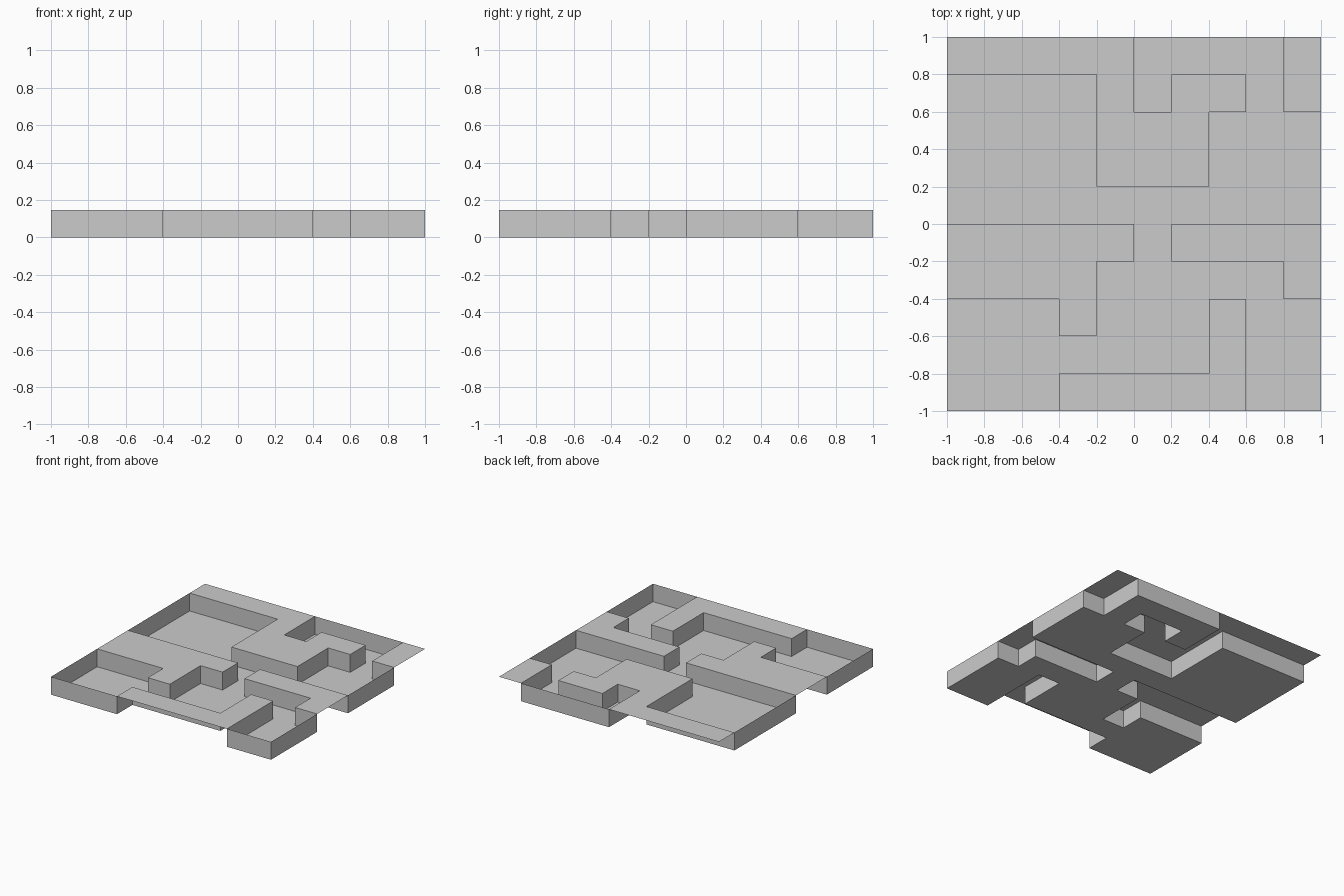
import bpy, bmesh
from mathutils import Vector

if "Cube" in bpy.data.objects:
    bpy.data.objects.remove(bpy.data.objects["Cube"])

# Plan of the tray, back row first: # = raised deck, . = recessed pocket
PLAN = [
    "#####....#",
    "....#.##.#",
    "....###...",
    "....###...",
    "..........",
    "#####.####",
    "####.....#",
    "...#...#..",
    ".......#..",
    "...#####..",
]
N, CELL, H = 10, 0.2, 0.147


def raised(c, r):
    return 0 <= c < N and 0 <= r < N and PLAN[r][c] == "#"


def low(c, r):
    return 0 <= c < N and 0 <= r < N and PLAN[r][c] == "."


def build(name, quads):
    """Weld quads into one mesh and merge coplanar neighbours."""
    bm = bmesh.new()
    for q in quads:
        bm.faces.new([bm.verts.new(p) for p in q])
    bmesh.ops.remove_doubles(bm, verts=bm.verts[:], dist=1e-4)
    bmesh.ops.dissolve_limit(bm, angle_limit=0.01, verts=bm.verts[:], edges=bm.edges[:])
    me = bpy.data.meshes.new(name)
    bm.to_mesh(me)
    bm.free()
    ob = bpy.data.objects.new(name, me)
    bpy.context.collection.objects.link(ob)


deck, floor, walls = [], [], []
for r in range(N):
    for c in range(N):
        x, y = -1 + CELL * (c + 0.5), 1 - CELL * (r + 0.5)
        d = CELL / 2
        ring = [(x - d, y - d), (x + d, y - d), (x + d, y + d), (x - d, y + d)]
        if raised(c, r):
            deck.append([Vector((*p, H)) for p in ring])
            continue
        floor.append([Vector((*p, 0)) for p in ring])
        # Wall on every side that does not continue into another pocket cell
        for i, (dc, dr) in enumerate([(0, 1), (1, 0), (0, -1), (-1, 0)]):
            if not low(c + dc, r + dr):
                a, b = ring[i], ring[(i + 1) % 4]
                walls.append([Vector((*b, 0)), Vector((*a, 0)),
                              Vector((*a, H)), Vector((*b, H))])

# Raised deck panels
build("raised_deck", deck)
# Recessed pocket with its upright walls, including the outer rim
build("recessed_pocket", floor + walls)
